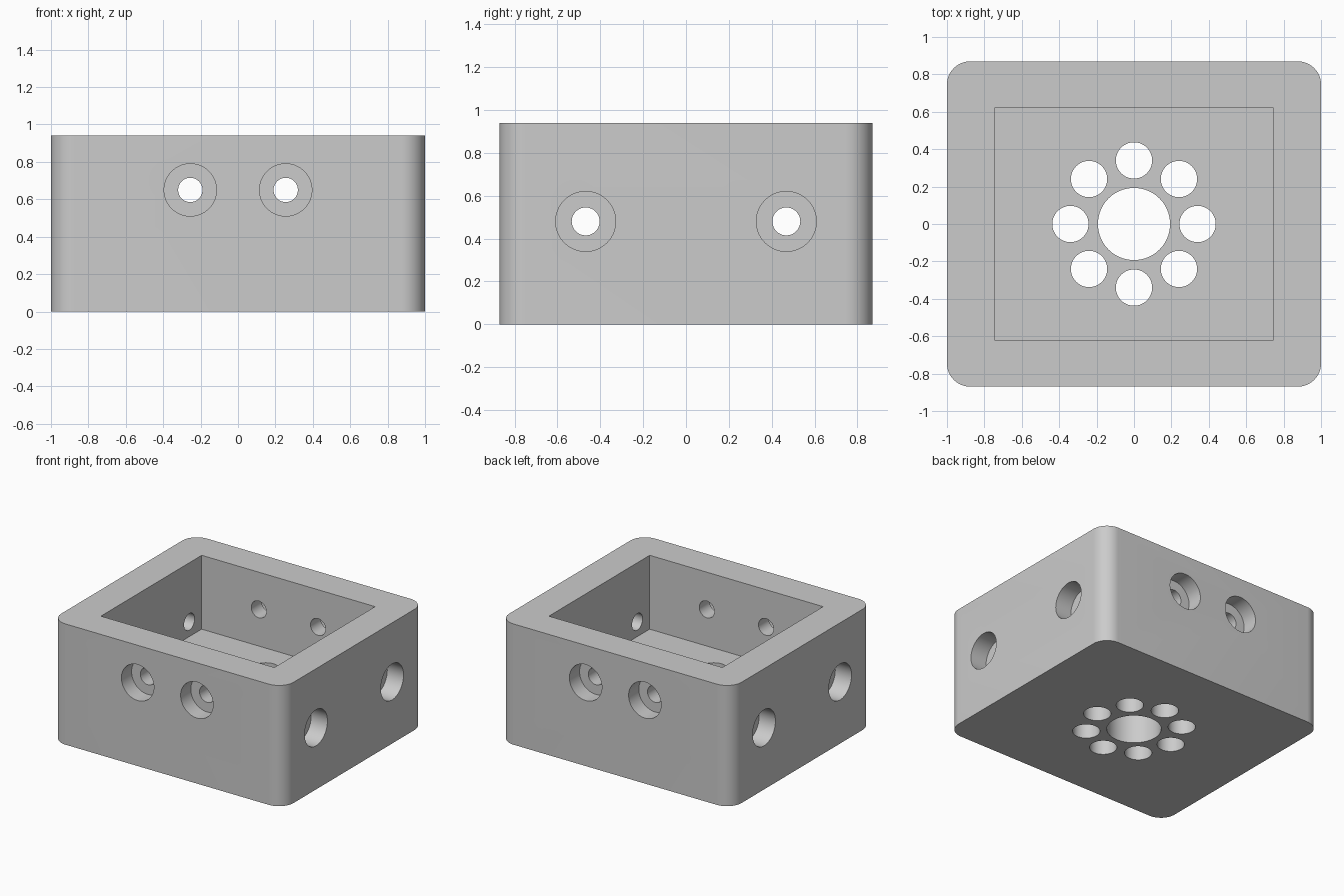
import bpy
import bmesh
import math
from mathutils import Matrix, Vector

default = bpy.data.objects.get("Cube")
if default:
    bpy.data.objects.remove(default, do_unlink=True)

HX, HY, HEIGHT, FLOOR = 1.0, 0.87, 0.94, 0.365
BORE, RECESS = 0.065, 0.14

grey = bpy.data.materials.new("plain grey")
grey.use_nodes = True
grey.diffuse_color = (0.6, 0.6, 0.6, 1)
grey.node_tree.nodes["Principled BSDF"].inputs["Base Color"].default_value = (0.6, 0.6, 0.6, 1)


def finish(bm, name):
    mesh = bpy.data.meshes.new(name)
    bm.to_mesh(mesh)
    bm.free()
    mesh.materials.append(grey)
    obj = bpy.data.objects.new(name, mesh)
    bpy.context.collection.objects.link(obj)
    return obj


def box(name, low, high, radius=0):
    low, high = Vector(low), Vector(high)
    bm = bmesh.new()
    place = Matrix.Translation((low + high) / 2) @ Matrix.Diagonal((*(high - low), 1))
    bmesh.ops.create_cube(bm, size=1, matrix=place)
    if radius:
        upright = [e for e in bm.edges
                   if abs(e.verts[0].co.z - e.verts[1].co.z) > 0.1]
        bmesh.ops.bevel(bm, geom=upright, offset=radius, offset_type='OFFSET',
                        segments=12, profile=0.5, affect='EDGES')
    return finish(bm, name)


def rod(start, end, radius):
    start, end = Vector(start), Vector(end)
    axis = end - start
    turn = axis.to_track_quat('Z', 'Y').to_matrix().to_4x4()
    bm = bmesh.new()
    bmesh.ops.create_cone(bm, cap_ends=True, segments=64, radius1=radius, radius2=radius,
                          depth=axis.length,
                          matrix=Matrix.Translation((start + end) / 2) @ turn)
    return finish(bm, "hole_cutter")


def cut(target, cutter):
    cutter.hide_render = True
    mod = target.modifiers.new("cut", 'BOOLEAN')
    mod.operation = 'DIFFERENCE'
    mod.solver = 'EXACT'
    mod.object = cutter
    bpy.ops.object.modifier_apply(modifier=mod.name)
    bpy.data.objects.remove(cutter, do_unlink=True)


# Rounded block
block = box("housing_block", (-HX, -HY, 0), (HX, HY, HEIGHT), 0.125)
bpy.context.view_layer.objects.active = block
block.select_set(True)

# Rectangular pocket open at the top
cut(block, box("pocket_cutter", (-0.747, -0.62, FLOOR), (0.747, 0.62, HEIGHT + 0.2)))

# Centre hole and the ring of holes through the floor
cut(block, rod((0, 0, -0.1), (0, 0, 0.6), 0.193))
for i in range(8):
    a = i * math.pi / 4
    x, y = 0.34 * math.cos(a), 0.34 * math.sin(a)
    cut(block, rod((x, y, -0.1), (x, y, 0.6), 0.097))

# Stepped screw holes through the four walls
for s in (-1, 1):
    x, y = s * 0.255, s * 0.468
    cut(block, rod((x, -1.2, 0.65), (x, 1.2, 0.65), BORE))
    cut(block, rod((-1.2, y, 0.48), (1.2, y, 0.48), BORE))
    for side in (-1, 1):
        cut(block, rod((x, side * (HY - 0.125), 0.65), (x, side * 1.2, 0.65), RECESS))
        cut(block, rod((side * (HX - 0.14), y, 0.48), (side * 1.2, y, 0.48), RECESS))

bpy.ops.object.shade_smooth_by_angle(angle=math.radians(30))
